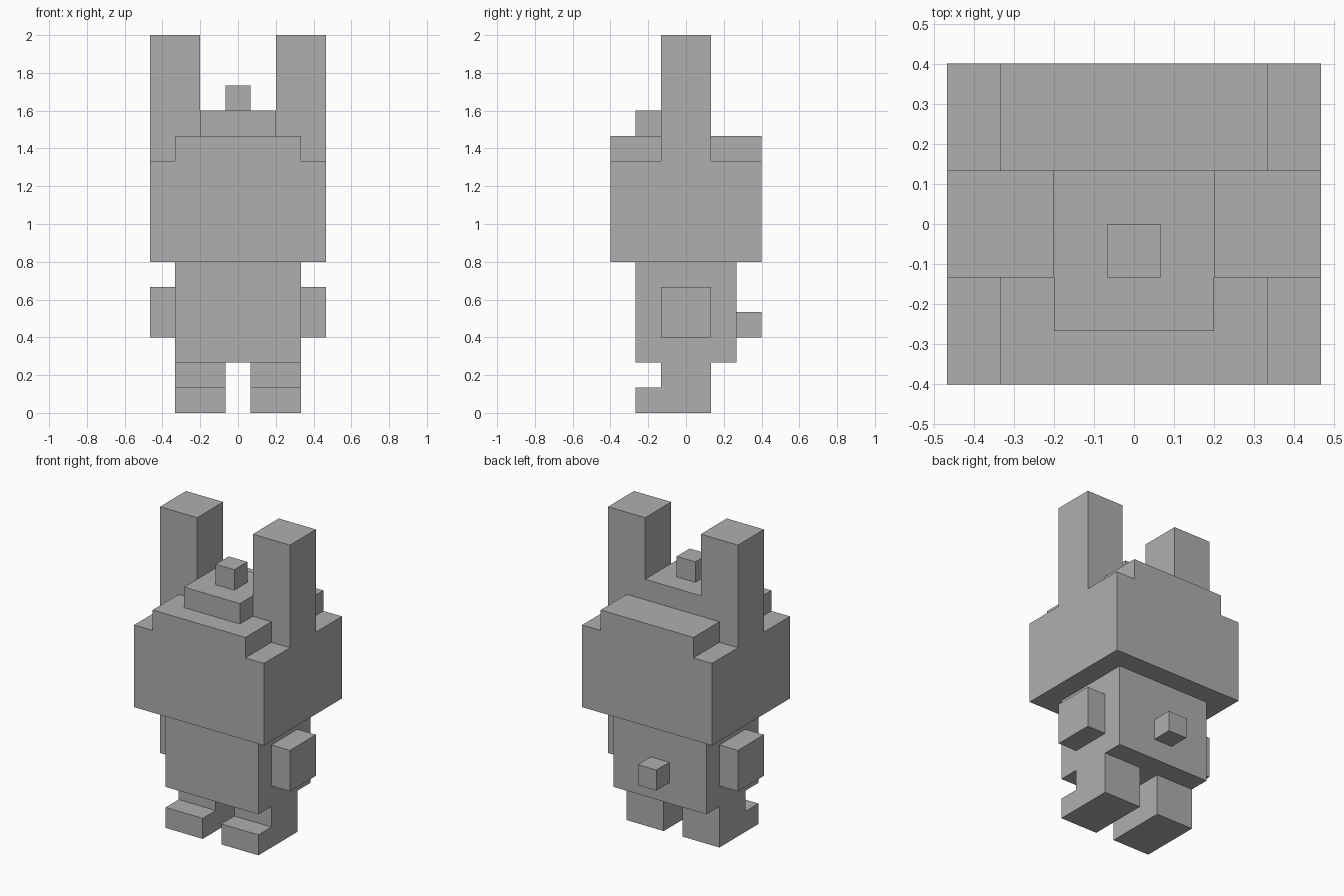
import bpy
import bmesh
from mathutils import Vector

U = 2 / 15  # one block of the design grid

cube = bpy.data.objects.get("Cube")
if cube:
    bpy.data.objects.remove(cube, do_unlink=True)

grey = bpy.data.materials.new("plain_grey")
grey.use_nodes = True
colour = (0.43, 0.43, 0.43, 1)
grey.diffuse_color = colour
grey.node_tree.nodes["Principled BSDF"].inputs["Base Color"].default_value = colour


def prism(name, profile, push):
    """Extrude a closed outline, given in blocks, along a vector."""
    bm = bmesh.new()
    face = bm.faces.new([bm.verts.new(Vector(p) * U) for p in profile])
    moved = bmesh.ops.extrude_face_region(bm, geom=[face], use_keep_orig=True)
    verts = [g for g in moved["geom"] if isinstance(g, bmesh.types.BMVert)]
    bmesh.ops.translate(bm, verts=verts, vec=Vector(push) * U)
    bmesh.ops.recalc_face_normals(bm, faces=bm.faces)
    mesh = bpy.data.meshes.new(name)
    bm.to_mesh(mesh)
    bm.free()
    mesh.materials.append(grey)
    obj = bpy.data.objects.new(name, mesh)
    bpy.context.collection.objects.link(obj)
    return obj


def box(name, x, y, z):
    """Box from its extents in blocks."""
    base = [(x[0], y[0], z[0]), (x[1], y[0], z[0]),
            (x[1], y[1], z[0]), (x[0], y[1], z[0])]
    return prism(name, base, (0, 0, z[1] - z[0]))


# Torso and tail
box("torso", (-2.5, 2.5), (-2, 2), (2, 6))
box("tail", (-0.5, 0.5), (2, 3), (3, 4))

# Head with stepped top corners
half = [(3.5, 6), (3.5, 10), (2.5, 10), (2.5, 11)]
outline = half + [(-x, z) for x, z in reversed(half)]
prism("head", [(x, -3, z) for x, z in outline], (0, 6, 0))

# Raised crown and its knob
box("crown", (-1.5, 1.5), (-2, 1), (11, 12))
box("crown_knob", (-0.5, 0.5), (-1, 0), (12, 13))

# Paired parts
foot_outline = [(1, 0), (1, 2), (-1, 2), (-1, 1), (-2, 1), (-2, 0)]
for side, s in (("left", 1), ("right", -1)):
    box(side + "_ear", sorted((1.5 * s, 3.5 * s)), (-1, 1), (10, 15))
    box(side + "_arm", sorted((2.5 * s, 3.5 * s)), (-1, 1), (3, 5))
    prism(side + "_leg", [(0.5 * s, y, z) for y, z in foot_outline], (2 * s, 0, 0))
